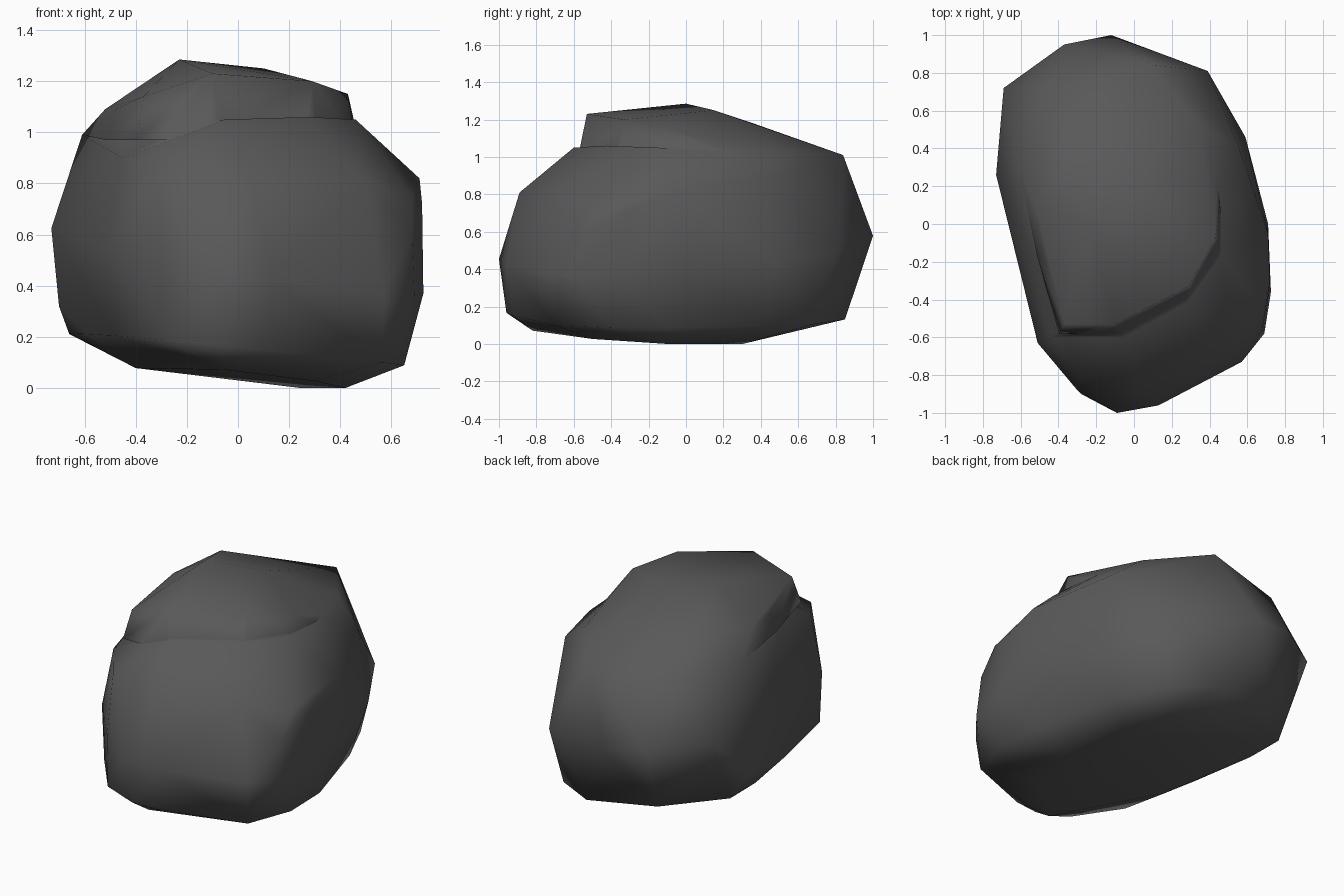
import bpy
import bmesh

cube = bpy.data.objects.get("Cube")
if cube:
    bpy.data.objects.remove(cube)

stone = bpy.data.materials.new("dark grey stone")
stone.use_nodes = True
stone.diffuse_color = (0.1, 0.1, 0.1, 1)
shader = stone.node_tree.nodes["Principled BSDF"]
shader.inputs["Base Color"].default_value = stone.diffuse_color
shader.inputs["Roughness"].default_value = 0.9


def tilted_section(height, slope_x, slope_y, outline):
    """Lift a plan outline onto a tilted plane."""
    return [(x, y, height + slope_x * x + slope_y * y) for x, y in outline]


def faceted_hull(name, points):
    """Wrap points in one closed faceted shell."""
    bm = bmesh.new()
    for point in points:
        bm.verts.new(point)
    hull = bmesh.ops.convex_hull(bm, input=bm.verts)
    unused = {v for v in hull["geom_interior"] + hull["geom_unused"]
              if isinstance(v, bmesh.types.BMVert)}
    bmesh.ops.delete(bm, geom=list(unused), context='VERTS')
    bmesh.ops.recalc_face_normals(bm, faces=bm.faces)
    mesh = bpy.data.meshes.new(name)
    bm.to_mesh(mesh)
    bm.free()
    mesh.materials.append(stone)
    obj = bpy.data.objects.new(name, mesh)
    bpy.context.collection.objects.link(obj)
    return obj


# Main boulder: tilted cross-sections from the underside to the waist
underside = tilted_section(0.034, -0.09, -0.04, [
    (0.42, -0.1), (0.25, 0.3), (-0.4, -0.2), (-0.05, -0.82), (0.3, -0.5)])
lower_rim = tilted_section(0.15, -0.1, -0.01, [
    (-0.48, -0.65), (-0.28, -0.9), (-0.07, -0.96), (0.1, -0.92), (0.56, -0.7),
    (0.65, -0.4), (0.64, -0.1), (0.5, 0.4), (0.38, 0.68), (0.1, 0.85),
    (-0.34, 0.77), (-0.66, 0.5), (-0.66, 0.25), (-0.59, -0.16)])
waist = tilted_section(0.5, -0.15, 0.06, [
    (-0.09, -1), (0.13, -0.96), (0.57, -0.73), (0.69, -0.58), (0.725, -0.36),
    (0.71, 0), (0.59, 0.46), (0.39, 0.81), (-0.12, 1), (-0.37, 0.95),
    (-0.69, 0.72), (-0.73, 0.26), (-0.61, -0.15), (-0.51, -0.63), (-0.3, -0.88)])

# Flank bulges, shoulder and ledge above the waist
flanks = [(-0.7, 0.35, 0.32), (0.57, -0.73, 0.31), (0.68, -0.55, 0.6),
          (0.72, -0.3, 0.72)]
shoulder = [(-0.3, -0.82, 0.85), (0.05, -0.89, 0.81), (0.5, -0.68, 0.81),
            (0.68, -0.43, 0.75), (0.71, -0.05, 0.82), (0.55, 0.42, 0.88)]
ledge = [(-0.45, -0.6, 0.9), (-0.05, -0.6, 1.05), (0.28, -0.42, 1.06),
         (0.46, -0.17, 1.05), (0.46, 0.2, 1.03), (0.35, 0.5, 1.03),
         (0.1, 0.84, 1.01), (-0.42, 0.72, 0.97), (-0.61, 0.3, 0.99),
         (-0.54, -0.15, 0.95)]
boulder = faceted_hull(
    "boulder", underside + lower_rim + waist + flanks + shoulder + ledge)

# Raised crown that steps up from the ledge at the front and left
crown_edge = [(-0.48, -0.15, 1.09), (-0.37, -0.53, 1.14), (-0.1, -0.53, 1.23),
              (0.29, -0.33, 1.2), (0.43, -0.08, 1.15), (0.44, 0.22, 1.03)]
crown_foot = [(x * 1.07, y * 1.1, 0.97) for x, y, z in crown_edge]
crown_top = [(-0.23, 0, 1.285), (0.1, 0.15, 1.25), (-0.35, 0.33, 1.19),
             (-0.52, 0.1, 1.09)]
crown_back = ledge[-5:-1]
crown = faceted_hull("crown", crown_edge + crown_foot + crown_top + crown_back)

# Fuse both into a single stone
bpy.context.view_layer.objects.active = boulder
boulder.select_set(True)
union = boulder.modifiers.new("fuse crown", 'BOOLEAN')
union.operation = 'UNION'
union.solver = 'EXACT'
union.object = crown
bpy.ops.object.modifier_apply(modifier=union.name)
bpy.data.objects.remove(crown)

# Clean tiny seams and shade the facets softly
bm = bmesh.new()
bm.from_mesh(boulder.data)
bmesh.ops.remove_doubles(bm, verts=bm.verts, dist=0.03)
bmesh.ops.triangulate(bm, faces=bm.faces)
bmesh.ops.recalc_face_normals(bm, faces=bm.faces)
for face in bm.faces:
    face.smooth = True
    face.material_index = 0
bm.to_mesh(boulder.data)
bm.free()
weighted = boulder.modifiers.new("soft normals", 'WEIGHTED_NORMAL')
weighted.keep_sharp = False
